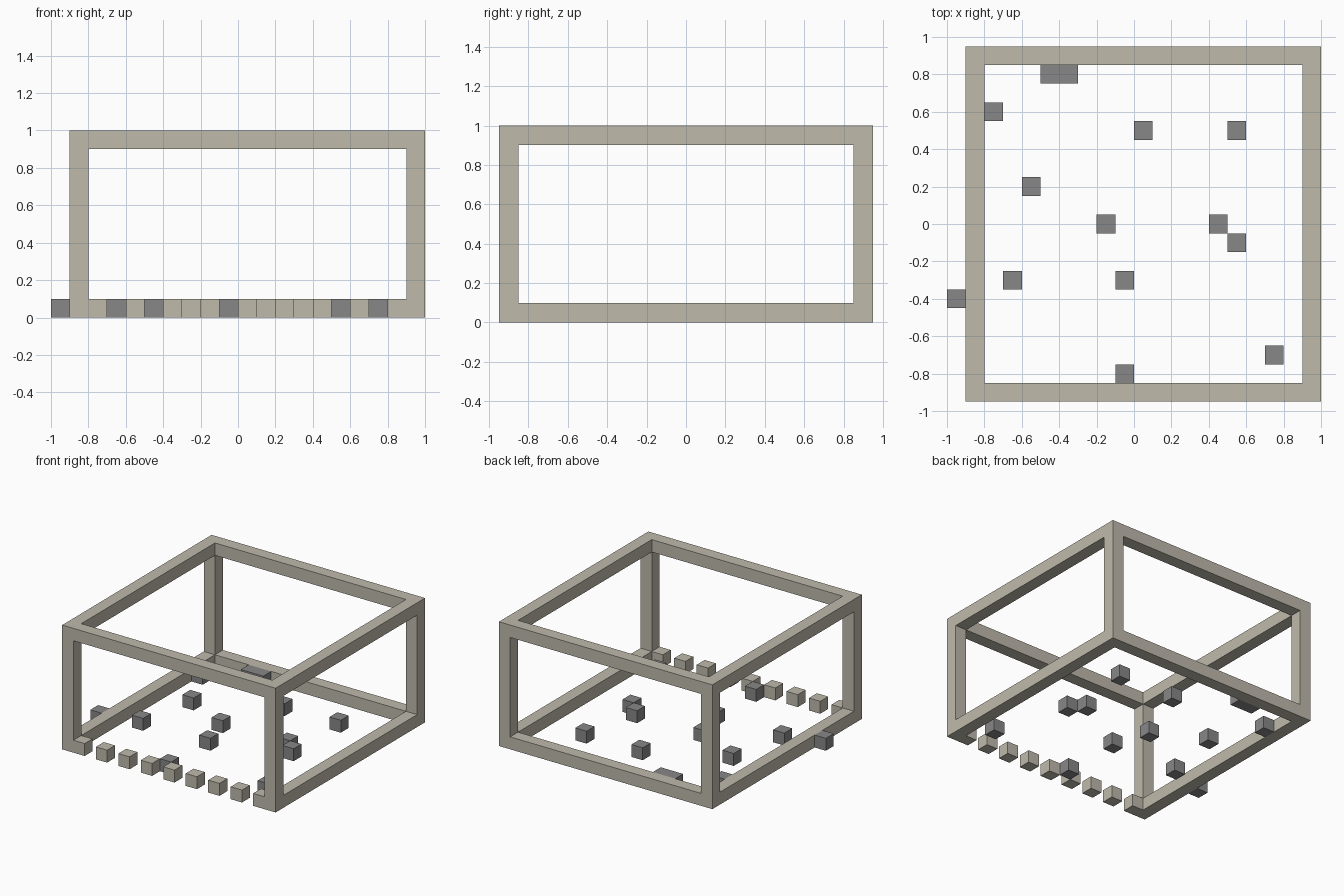
import bpy

default = bpy.data.objects.get("Cube")
if default:
    bpy.data.objects.remove(default, do_unlink=True)

UNIT = 0.1      # side of one block, also the thickness of the frame
WIDTH = 1.9     # outer width and depth of the frame
HEIGHT = 1.0
MID_X = 0.05    # the frame sits off centre, one block juts out past it


def make_material(name, colour):
    mat = bpy.data.materials.new(name)
    mat.use_nodes = True
    mat.diffuse_color = (*colour, 1)
    mat.node_tree.nodes["Principled BSDF"].inputs["Base Color"].default_value = (*colour, 1)
    return mat


def box(name, centre, size, mat=None):
    bpy.ops.mesh.primitive_cube_add(size=1, location=centre)
    obj = bpy.context.object
    obj.name = obj.data.name = name
    obj.scale = size
    bpy.ops.object.transform_apply(location=False, rotation=False, scale=True)
    if mat:
        obj.data.materials.append(mat)
    return obj


def cut(target, centre, size):
    cutter = box("cutter", centre, size)
    cutter.hide_render = True
    mod = target.modifiers.new("cut", "BOOLEAN")
    mod.operation = "DIFFERENCE"
    mod.solver = "EXACT"
    mod.object = cutter
    bpy.context.view_layer.objects.active = target
    bpy.ops.object.modifier_apply(modifier=mod.name)
    bpy.data.objects.remove(cutter, do_unlink=True)


stone = make_material("pale_stone", (0.52, 0.49, 0.41))
grey = make_material("mid_grey", (0.245, 0.245, 0.245))

# Open box frame: a solid block with a tunnel cut along each axis
middle = (MID_X, 0, HEIGHT / 2)
frame = box("frame", middle, (WIDTH, WIDTH, HEIGHT), stone)
inner = (WIDTH - 2 * UNIT, WIDTH - 2 * UNIT, HEIGHT - 2 * UNIT)
for axis in range(3):
    size = list(inner)
    size[axis] = 3
    cut(frame, middle, size)

# Front bottom rail: removed between the corners, leaving a dashed row of blocks
front_y = -(WIDTH - UNIT) / 2
cut(frame, (MID_X, front_y, 0), (1.5, 2 * UNIT, 2.5 * UNIT))
for i in range(7):
    box(f"front_rail_block_{i + 1}", (-0.55 + 0.2 * i, front_y, UNIT / 2), (UNIT,) * 3, stone)

# Loose blocks scattered on the ground
spots = [(-0.75, 0.6), (0.05, 0.5), (0.55, 0.5), (-0.55, 0.2), (-0.15, 0), (0.45, 0),
         (0.55, -0.1), (-0.65, -0.3), (-0.05, -0.3), (-0.95, -0.4), (-0.05, -0.8), (0.75, -0.7)]
for i, (x, y) in enumerate(spots):
    box(f"loose_block_{i + 1}", (x, y, UNIT / 2), (UNIT,) * 3, grey)

# Double block against the back rail
box("double_block", (-0.4, 0.8, UNIT / 2), (2 * UNIT, UNIT, UNIT), grey)
